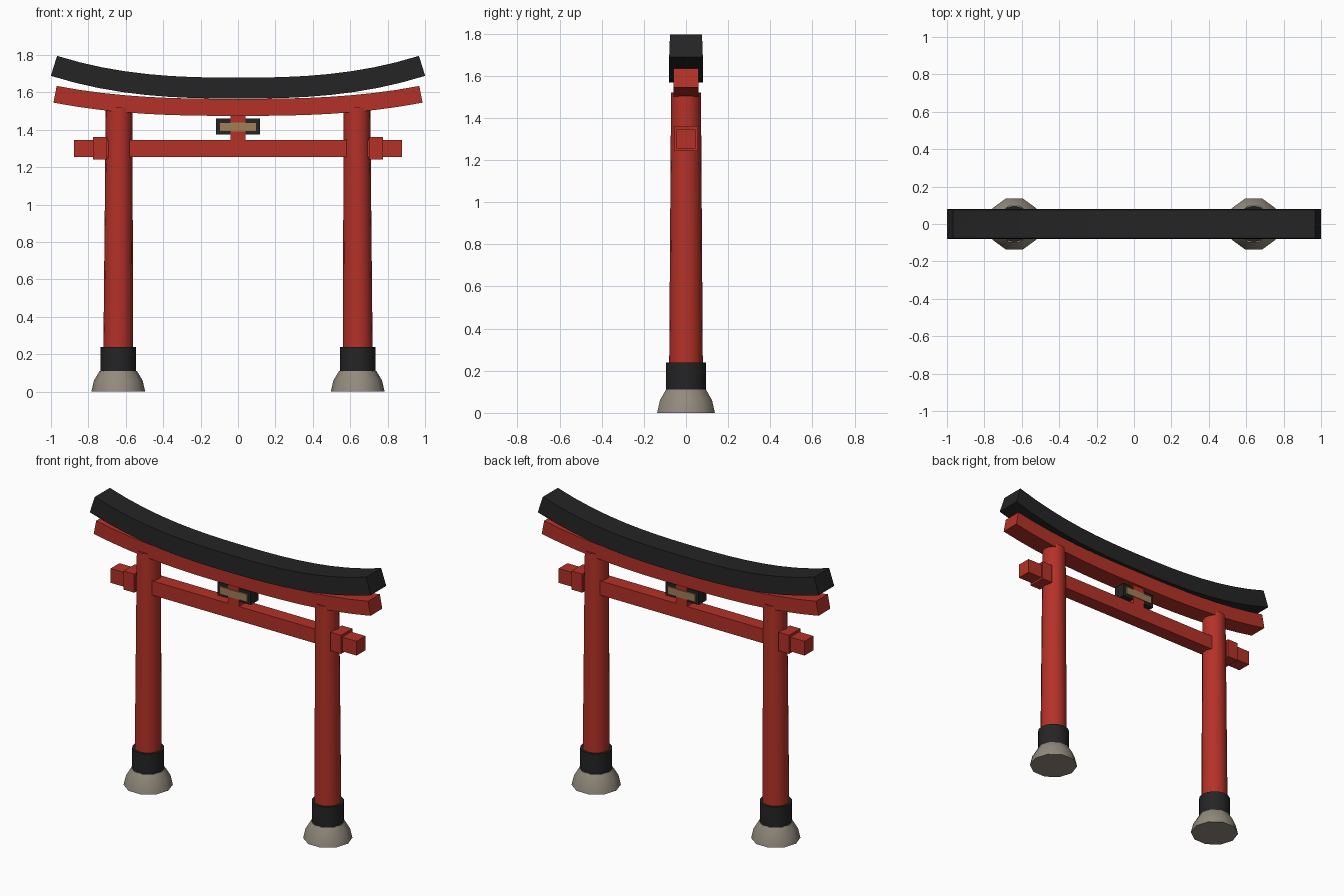
import bpy, bmesh, math
from mathutils import Vector

if "Cube" in bpy.data.objects:
    bpy.data.objects.remove(bpy.data.objects["Cube"])


def material(name, rgb):
    m = bpy.data.materials.new(name)
    m.diffuse_color = (*rgb, 1.0)
    m.use_nodes = True
    m.node_tree.nodes["Principled BSDF"].inputs["Base Color"].default_value = m.diffuse_color
    return m


RED = material("vermilion red", (0.46, 0.031, 0.021))
BLACK = material("charcoal black", (0.018, 0.018, 0.019))
STONE = material("grey stone", (0.29, 0.255, 0.205))
TAN = material("tan wood", (0.36, 0.21, 0.095))


def finish(name, bm, mat, smooth_angle=None):
    bmesh.ops.recalc_face_normals(bm, faces=bm.faces)
    me = bpy.data.meshes.new(name)
    bm.to_mesh(me)
    bm.free()
    me.materials.append(mat)
    if smooth_angle:
        for p in me.polygons:
            p.use_smooth = True
        me.set_sharp_from_angle(angle=math.radians(smooth_angle))
    ob = bpy.data.objects.new(name, me)
    bpy.context.collection.objects.link(ob)
    return ob


def loft(rings):
    """Skin closed rings of points and cap both ends."""
    bm = bmesh.new()
    rows = [[bm.verts.new(p) for p in ring] for ring in rings]
    for a, b in zip(rows, rows[1:]):
        n = len(a)
        for i in range(n):
            bm.faces.new((a[i], a[(i + 1) % n], b[(i + 1) % n], b[i]))
    bm.faces.new(rows[0])
    bm.faces.new(rows[-1])
    return bm


def turned(name, profile, sides, mat, angle):
    """Round part from (centre x, radius, z) levels."""
    steps = [2 * math.pi * i / sides for i in range(sides)]
    rings = [[(cx + r * math.cos(t), r * math.sin(t), z) for t in steps]
             for cx, r, z in profile]
    return finish(name, loft(rings), mat, angle)


def box(name, x0, x1, half_y, z0, z1, mat):
    rings = [[(x, -half_y, z0), (x, half_y, z0), (x, half_y, z1), (x, -half_y, z1)]
             for x in (x0, x1)]
    return finish(name, loft(rings), mat)


def curved_beam(name, half_len, z_mid, rise, power, height, y_bottom, y_top, mat, n=16):
    """Beam sweeping up to both ends, with its section square to the curve."""
    rings = []
    for i in range(n + 1):
        x = half_len * (2 * i / n - 1)
        u = abs(x) / half_len
        slope = math.copysign(rise * power / half_len * u ** (power - 1), x)
        up = Vector((-slope, 0, 1)).normalized() * height / 2
        c = Vector((x, 0, z_mid + rise * u ** power))
        side = Vector((0, 1, 0))
        rings.append([c - up - side * y_bottom, c - up + side * y_bottom,
                      c + up + side * y_top, c + up - side * y_top])
    return finish(name, loft(rings), mat)


# Two pillars with stone footings, black sleeves and tie-beam wedges
for label, s in (("left", -1), ("right", 1)):
    cx = 0.64 * s
    turned(f"{label}_footing", [(cx, 0.144, 0), (cx, 0.13, 0.06), (cx, 0.1, 0.11)],
           10, STONE, 40)
    turned(f"{label}_sleeve", [(cx, 0.095, 0.105), (cx, 0.095, 0.24)], 16, BLACK, 40)
    turned(f"{label}_pillar", [(cx, 0.08, 0.2), (cx - 0.004 * s, 0.071, 1.52)],
           16, RED, 40)
    x0, x1 = sorted((0.70 * s, 0.775 * s))
    box(f"{label}_wedge", x0, x1, 0.057, 1.242, 1.362, RED)

# Straight tie beam
box("tie_beam", -0.877, 0.877, 0.045, 1.254, 1.346, RED)

# Curved lintels
curved_beam("lower_lintel", 0.978, 1.52, 0.07, 2.7, 0.091, 0.06, 0.06, RED)
curved_beam("top_lintel", 0.984, 1.623, 0.119, 2.6, 0.112, 0.08, 0.076, BLACK)

# Central strut and plaque, visible from front and back
box("centre_strut", -0.04, 0.04, 0.045, 1.34, 1.49, RED)
box("plaque_frame", -0.118, 0.118, 0.04, 1.375, 1.46, BLACK)
box("plaque_panel", -0.098, 0.098, 0.049, 1.392, 1.44, TAN)
